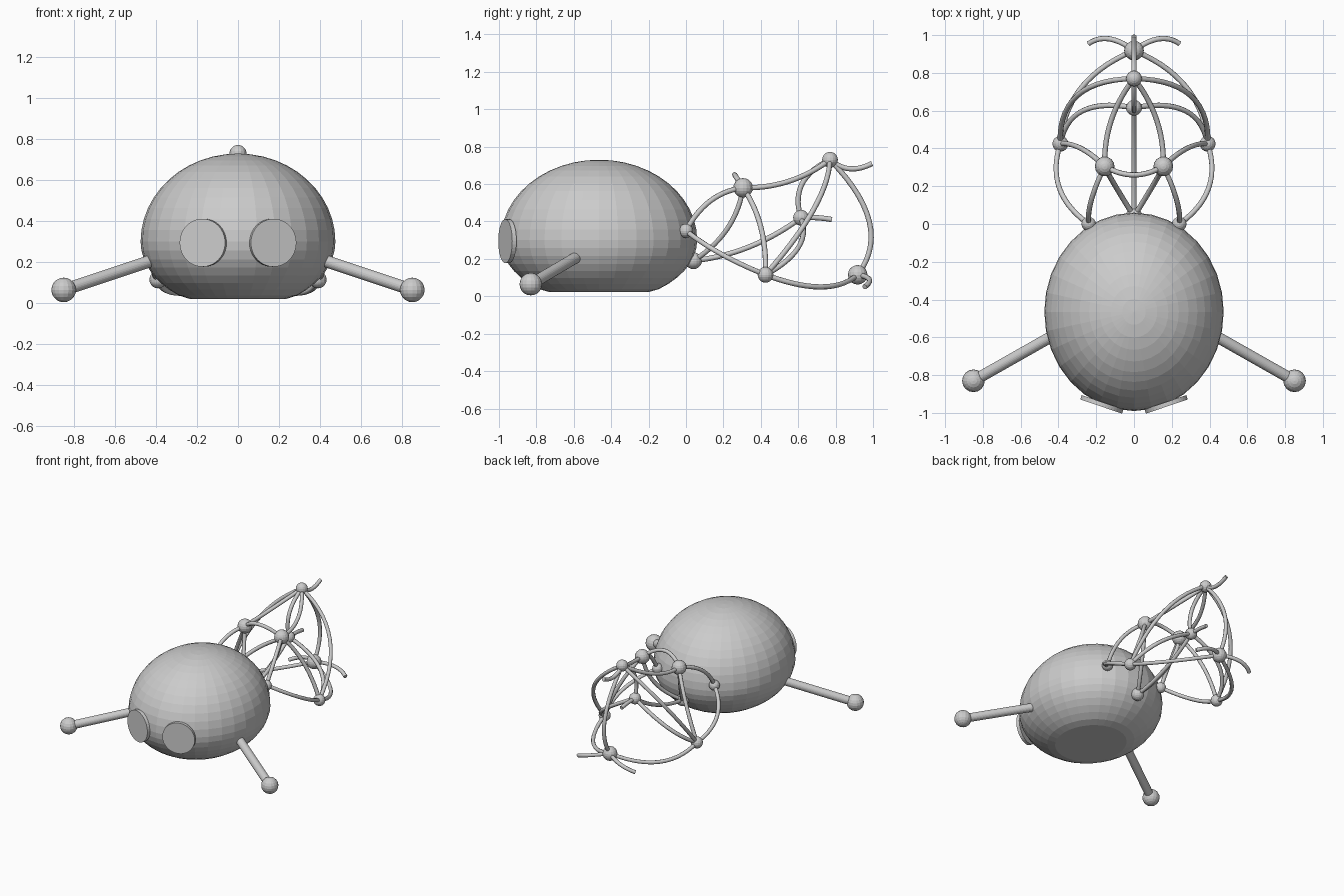
import bpy
from mathutils import Vector

if "Cube" in bpy.data.objects:
    bpy.data.objects.remove(bpy.data.objects["Cube"])


def sphere(name, loc, r, seg=16, rings=10):
    bpy.ops.mesh.primitive_uv_sphere_add(segments=seg, ring_count=rings, radius=r, location=loc)
    o = bpy.context.object
    o.name = name
    return o


def rod(name, a, b, r, verts=24):
    a, b = Vector(a), Vector(b)
    bpy.ops.mesh.primitive_cylinder_add(vertices=verts, radius=r, depth=(b - a).length,
                                        location=(a + b) / 2)
    o = bpy.context.object
    o.name = name
    o.rotation_euler = (b - a).to_track_quat('Z', 'Y').to_euler()
    return o


def wire(name, a, mid, b, r=0.014, n=14):
    # bent tube from a to b passing through mid
    a, mid, b = Vector(a), Vector(mid), Vector(b)
    ctrl = 2 * mid - (a + b) / 2
    cu = bpy.data.curves.new(name, 'CURVE')
    cu.dimensions = '3D'
    cu.bevel_depth = r
    cu.bevel_resolution = 2
    cu.use_fill_caps = True
    sp = cu.splines.new('POLY')
    sp.points.add(n)
    for i, p in enumerate(sp.points):
        t = i / n
        p.co = (*((1 - t) ** 2 * a + 2 * t * (1 - t) * ctrl + t * t * b), 1)
    o = bpy.data.objects.new(name, cu)
    bpy.context.collection.objects.link(o)


def flip(p, s):
    return (p[0] * s, p[1], p[2])


# body: egg dome with a flattened belly
body = sphere("body", (0, -0.465, 0.3), 1, 32, 24)
for v in body.data.vertices:
    z = v.co.z * (0.43 if v.co.z > 0 else 0.33)
    v.co = (v.co.x * 0.475, v.co.y * 0.525, max(z, -0.278))

# arms, hands and eye discs
for s, side in ((1, "right"), (-1, "left")):
    rod(side + "_arm", (s * 0.40, -0.575, 0.215), (s * 0.85, -0.83, 0.065), 0.03)
    sphere(side + "_hand", (s * 0.85, -0.83, 0.065), 0.06)
    c = Vector((s * 0.17, -0.955, 0.295))
    d = Vector((s * 0.32, -0.947, 0)) * 0.012
    rod(side + "_eye", c - d, c + d, 0.117, 40)

# joints of the wire tail cage: position and ball radius
J = {
    "A": ((0.24, 0.0, 0.35), 0.038), "B": ((0, 0.04, 0.19), 0.045),
    "C": ((0.155, 0.305, 0.58), 0.052), "D": ((0.39, 0.425, 0.115), 0.042),
    "E": ((0, 0.615, 0.42), 0.042), "F": ((0, 0.77, 0.73), 0.042),
    "G": ((0, 0.918, 0.115), 0.052),
}
for k, (p, r) in J.items():
    for s in ((1, -1) if p[0] else (1,)):
        sphere("cage_joint", flip(p, s), r)

# cage wires: start, end, midpoint (mirrored when off the centre)
wires = [
    ("A", "C", (0.225, 0.13, 0.51)), ("A", "D", (0.395, 0.19, 0.225)),
    ("B", "C", (0.11, 0.22, 0.36)), ("B", "E", (0, 0.34, 0.265)),
    ("C", "D", (0.28, 0.40, 0.37)), ("C", "F", (0.12, 0.55, 0.615)),
    ("D", "F", (0.30, 0.68, 0.46)), ("D", "E", (0.27, 0.60, 0.26)),
    ("D", "G", (0.28, 0.72, 0.05)), ("F", "G", (0, 0.98, 0.40)),
    ("E", "F", (0, 0.62, 0.60)),
]
for a, b, m in wires:
    for s in ((1, -1) if m[0] else (1,)):
        wire("cage_wire", flip(J[a][0], s), flip(m, s), flip(J[b][0], s))
c = J["C"][0]
wire("cage_arch", c, (0, 0.26, 0.65), flip(c, -1))

# loose wire ends
wire("top_spur", J["F"][0], (0, 0.875, 0.682), (0, 0.995, 0.71))
wire("middle_spur", J["E"][0], (0, 0.70, 0.42), (0, 0.78, 0.41))
for s in (1, -1):
    wire("bottom_spur", J["G"][0], (s * 0.13, 0.98, 0.09), (s * 0.24, 0.955, 0.05))
